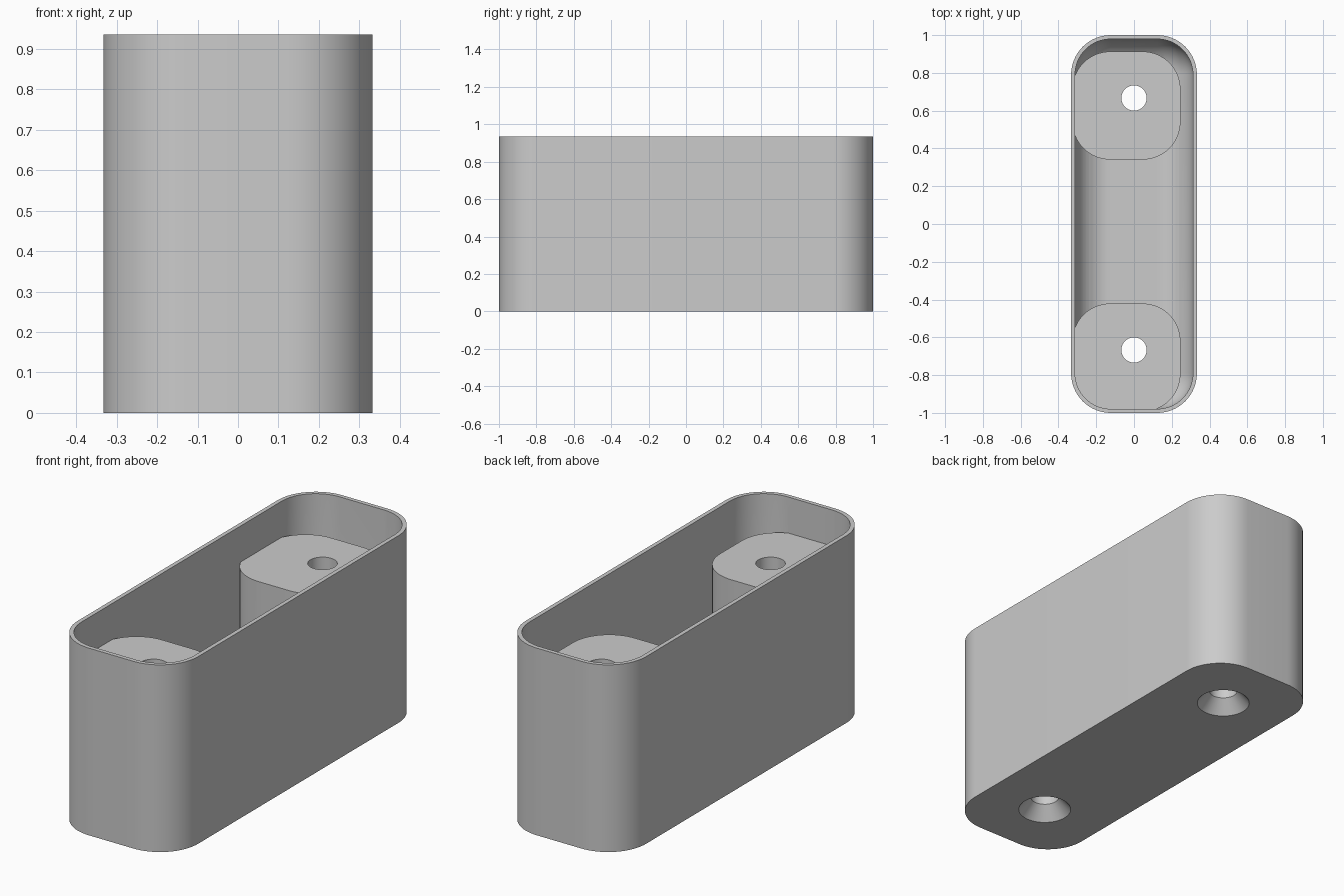
import bpy, bmesh
from math import sin, cos, pi

cube = bpy.data.objects.get("Cube")
if cube:
    bpy.data.objects.remove(cube)

HALF_X, HALF_Y, HEIGHT = 0.333, 1.0, 0.935
CORNER, WALL, FLOOR = 0.21, 0.021, 0.021
POST_TOP, HOLE_Y, OFFSET = 0.755, 0.667, -0.04
STEPS = 16

grey = bpy.data.materials.new("light grey")
grey.use_nodes = True
COLOUR = (0.6, 0.6, 0.6, 1)
grey.diffuse_color = COLOUR
grey.node_tree.nodes["Principled BSDF"].inputs["Base Color"].default_value = COLOUR


def rounded_ring(hx, hy, r, z, cx=0, cy=0):
    """Points of a rounded rectangle at height z."""
    pts = []
    for q, (sx, sy) in enumerate([(1, 1), (-1, 1), (-1, -1), (1, -1)]):
        for i in range(STEPS + 1):
            a = (q + i / STEPS) * pi / 2
            pts.append((cx + sx * (hx - r) + r * cos(a),
                        cy + sy * (hy - r) + r * sin(a), z))
    return pts


def circle_ring(r, z, cy, n=48):
    return [(r * cos(2 * pi * i / n), cy + r * sin(2 * pi * i / n), z) for i in range(n)]


def loft(name, rings):
    """Closed solid skinned through the rings, capped at both ends."""
    bm = bmesh.new()
    loops = [[bm.verts.new(p) for p in ring] for ring in rings]
    for a, b in zip(loops, loops[1:]):
        for i in range(len(a)):
            j = (i + 1) % len(a)
            bm.faces.new((a[i], a[j], b[j], b[i]))
    bm.faces.new(loops[0][::-1])
    bm.faces.new(loops[-1])
    bmesh.ops.recalc_face_normals(bm, faces=bm.faces)
    mesh = bpy.data.meshes.new(name)
    bm.to_mesh(mesh)
    bm.free()
    mesh.materials.append(grey)
    obj = bpy.data.objects.new(name, mesh)
    bpy.context.collection.objects.link(obj)
    return obj


def combine(target, tool, operation):
    mod = target.modifiers.new(operation.lower(), 'BOOLEAN')
    mod.object, mod.operation, mod.solver = tool, operation, 'EXACT'
    bpy.context.view_layer.objects.active = target
    bpy.ops.object.modifier_apply(modifier=mod.name)
    bpy.data.objects.remove(tool)


# Thin-walled tray with a filleted inner floor
ix, iy, ir = HALF_X - WALL, HALF_Y - WALL, CORNER - WALL
fillet = ir - 0.005
rings = [rounded_ring(HALF_X, HALF_Y, CORNER, 0),
         rounded_ring(HALF_X, HALF_Y, CORNER, HEIGHT),
         rounded_ring(ix, iy, ir, HEIGHT)]
for k in range(13):
    a = k / 12 * pi / 2
    inset = fillet * (1 - cos(a))
    rings.append(rounded_ring(ix - inset, iy - inset, ir - inset,
                              FLOOR + fillet * (1 - sin(a))))
housing = loft("housing", rings)

# Screw posts, set slightly off the hole centres
for y in (-HOLE_Y, HOLE_Y):
    post = loft("screw_post", [rounded_ring(0.286, 0.286, 0.2, z, OFFSET, y + OFFSET)
                               for z in (0.01, POST_TOP)])
    combine(housing, post, 'UNION')

# Countersunk through holes
for y in (-HOLE_Y, HOLE_Y):
    cutter = loft("hole_cutter", [circle_ring(0.135, -0.01, y), circle_ring(0.125, 0, y),
                                  circle_ring(0.067, 0.067, y), circle_ring(0.067, 1, y)])
    cutter.hide_render = True
    combine(housing, cutter, 'DIFFERENCE')

bpy.ops.object.select_all(action='DESELECT')
housing.select_set(True)
bpy.context.view_layer.objects.active = housing
bpy.ops.object.shade_smooth_by_angle(angle=pi / 6)
